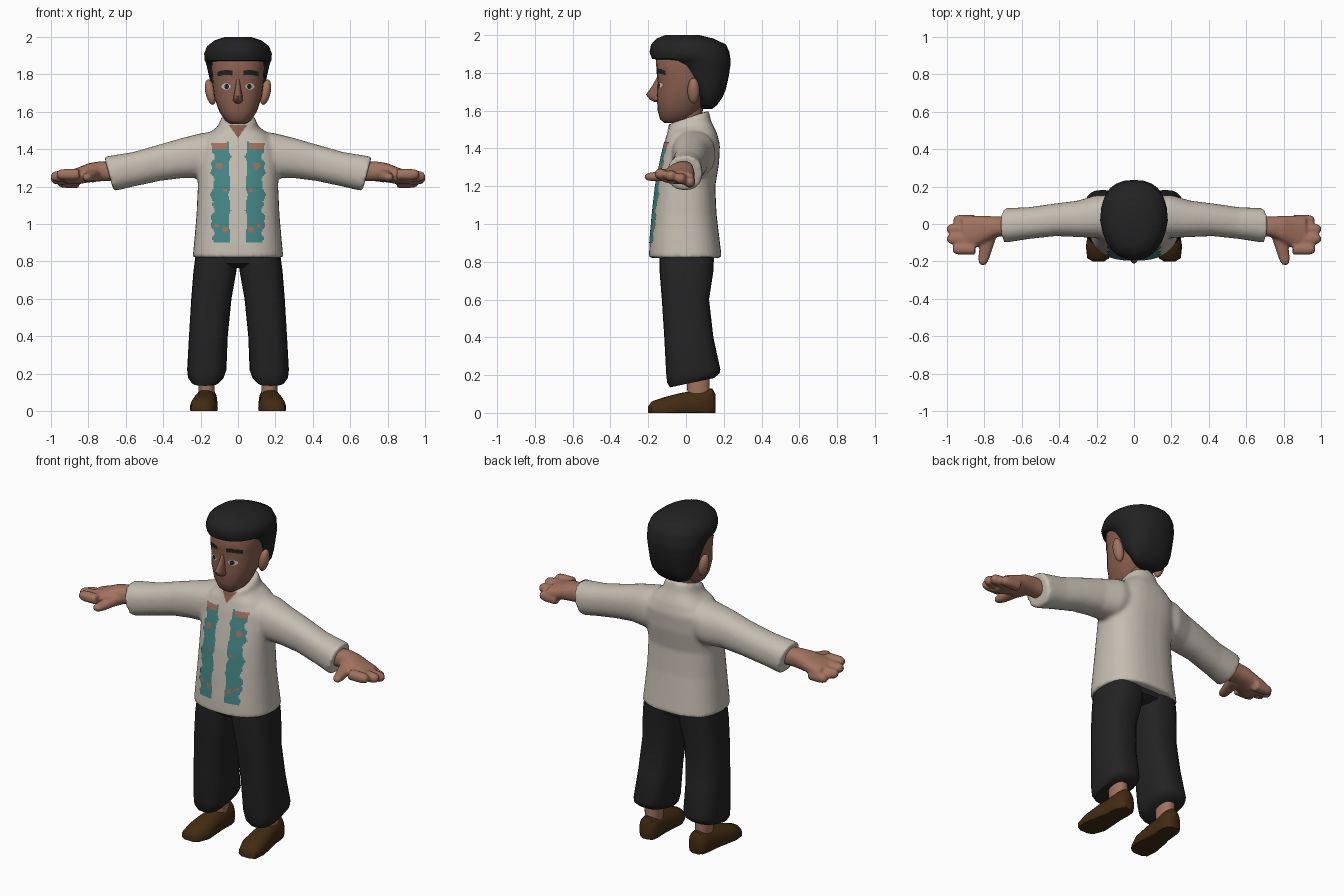
import bpy, bmesh, math
from mathutils import Vector
from mathutils.bvhtree import BVHTree

if "Cube" in bpy.data.objects:
    bpy.data.objects.remove(bpy.data.objects["Cube"])


def material(name, r, g, b):
    m = bpy.data.materials.new(name)
    m.use_nodes = True
    m.diffuse_color = (r, g, b, 1)
    bsdf = m.node_tree.nodes["Principled BSDF"]
    bsdf.inputs["Base Color"].default_value = (r, g, b, 1)
    bsdf.inputs["Roughness"].default_value = 0.9
    return m


CREAM = material("cream cloth", 0.56, 0.51, 0.44)
SKIN = material("skin", 0.36, 0.17, 0.115)
FACE = material("face skin", 0.25, 0.115, 0.078)
TEAL = material("teal embroidery", 0.06, 0.24, 0.24)
BLACK = material("black hair", 0.016, 0.016, 0.017)
CHARCOAL = material("charcoal trousers", 0.017, 0.017, 0.018)
BROWN = material("brown leather", 0.055, 0.024, 0.006)
WHITE = material("eye white", 0.6, 0.57, 0.53)


def loft(bm, axis, rings, n=24, p=2.3, taper=0, flip=1):
    """Rings are (position, a0, a1, b0, b1[, slope]) superellipses across the axis."""
    def bend(v):
        return math.copysign(abs(v) ** (2 / p), v)
    loops = []
    for t, a0, a1, b0, b1, *slope in rings:
        loop = []
        for i in range(n):
            ang = math.tau * i / n
            c, s = bend(math.cos(ang)), bend(math.sin(ang))
            a = (a0 + a1) / 2 + (a1 - a0) / 2 * c * (1 - taper * max(0, -s))
            b = (b0 + b1) / 2 + (b1 - b0) / 2 * s
            w = t + (slope[0] if slope else 0) * s
            x, y, z = {"X": (w, a, b), "Y": (a, w, b), "Z": (a, b, w)}[axis]
            loop.append(bm.verts.new((x * flip, y, z)))
        loops.append(loop)
    for low, high in zip(loops, loops[1:]):
        for i in range(n):
            j = (i + 1) % n
            bm.faces.new((low[i], low[j], high[j], high[i]))
    bm.faces.new(loops[0][::-1])
    bm.faces.new(loops[-1])


def finish(name, bm, mats, mirror=False, voxel=0, angle=50, recalc=True):
    if recalc:
        bmesh.ops.recalc_face_normals(bm, faces=bm.faces)
    mesh = bpy.data.meshes.new(name)
    bm.to_mesh(mesh)
    bm.free()
    for m in mats:
        mesh.materials.append(m)
    ob = bpy.data.objects.new(name, mesh)
    bpy.context.collection.objects.link(ob)
    bpy.ops.object.select_all(action="DESELECT")
    ob.select_set(True)
    bpy.context.view_layer.objects.active = ob
    bpy.ops.object.shade_smooth_by_angle(angle=math.radians(angle))
    if voxel:
        rm = ob.modifiers.new("blend", "REMESH")
        rm.mode, rm.voxel_size, rm.use_smooth_shade = "VOXEL", voxel, True
        sm = ob.modifiers.new("soften", "SMOOTH")
        sm.factor, sm.iterations = 0.5, 4
    if mirror:
        ob.modifiers.new("mirror", "MIRROR").use_mirror_merge = False
    return ob


def solid(name, axis, rings, mat, mirror=False, **kw):
    bm = bmesh.new()
    loft(bm, axis, rings, **kw)
    return finish(name, bm, [mat], mirror)


def sym(rows):
    """Expand (z, half width, back and front...) rows into centred rings."""
    return [(z, -h, h, *rest) for z, h, *rest in rows]


def decal(name, target, x0, x1, z0, z1, nx, nz, rule, mats, lift=0.004):
    """Thin patch projected on the front; rule(x, z) gives a material index or None."""
    bpy.context.view_layer.update()
    tree = BVHTree.FromObject(target, bpy.context.evaluated_depsgraph_get())
    bm, grid = bmesh.new(), {}

    def vert(i, k):
        if (i, k) not in grid:
            x, z = x0 + (x1 - x0) * i / nx, z0 + (z1 - z0) * k / nz
            hit = tree.ray_cast(Vector((x, -1, z)), Vector((0, 1, 0)))[0]
            grid[i, k] = bm.verts.new((x, hit.y - lift if hit else -0.1, z))
        return grid[i, k]
    for i in range(nx):
        for k in range(nz):
            idx = rule(x0 + (x1 - x0) * (i + .5) / nx, z0 + (z1 - z0) * (k + .5) / nz)
            if idx is not None:
                f = bm.faces.new((vert(i, k), vert(i + 1, k), vert(i + 1, k + 1), vert(i, k + 1)))
                f.material_index = idx
    return finish(name, bm, mats, mirror=True, recalc=False)


# Shirt: torso, stand collar and both sleeves blended together
bm = bmesh.new()
loft(bm, "Z", sym([(.82, .243, -.197, .19), (.9, .235, -.193, .18), (1.05, .222, -.18, .162),
                   (1.2, .215, -.163, .155), (1.32, .22, -.14, .175), (1.42, .215, -.118, .18),
                   (1.48, .165, -.1, .165), (1.52, .108, -.092, .135, .02),
                   (1.565, .09, -.088, .12, .035)]), n=32, p=2.5)
for side in (1, -1):
    loft(bm, "X", [(.1, -.07, .15, 1.27, 1.5), (.2, -.075, .155, 1.245, 1.485),
                   (.3, -.07, .125, 1.245, 1.46), (.42, -.065, .11, 1.23, 1.425),
                   (.56, -.08, .09, 1.2, 1.385), (.69, -.1, .085, 1.175, 1.36, .025)], flip=side)
shirt = finish("shirt", bm, [CREAM], voxel=.012)

# Hands: palm, four fingers and thumb blended together
bm = bmesh.new()
loft(bm, "X", [(.64, -.06, .04, 1.23, 1.33), (.74, -.07, .04, 1.228, 1.335), (.8, -.1, .045, 1.222, 1.325),
               (.86, -.13, .045, 1.212, 1.3), (.92, -.14, .04, 1.212, 1.28)])
for y, z, tip in ((-.135, 1.265, .97), (-.08, 1.255, 1.0), (-.027, 1.24, 1.0), (.02, 1.222, .965)):
    loft(bm, "X", [(x, y - r, y + r, z - r, z + r)
                   for x, r in ((.85, .03), (tip - .04, .03), (tip - .012, .025), (tip, .012))], n=12)
loft(bm, "Y", [(-.05, .73, .82, 1.22, 1.3), (-.1, .745, .825, 1.228, 1.29), (-.17, .768, .832, 1.225, 1.276),
               (-.205, .782, .832, 1.23, 1.27), (-.22, .795, .82, 1.24, 1.26)], n=12)
finish("hands", bm, [SKIN], mirror=True, voxel=.009)

# Trousers
solid("trouser_legs", "Z", [(.16, .1, .25, -.085, .15, .025), (.185, .075, .268, -.1, .178, .025),
                            (.22, .062, .272, -.105, .182, .01), (.4, .055, .262, -.115, .145),
                            (.6, .035, .25, -.128, .122), (.75, .008, .238, -.14, .145),
                            (.88, -.005, .22, -.14, .15)], CHARCOAL, mirror=True, p=2.7)
solid("trouser_seat", "Z", sym([(.765, .1, -.1, .1), (.79, .2, -.135, .14), (.88, .21, -.14, .15)]),
      CHARCOAL, p=2.7)

# Ankles and shoes
solid("ankles", "Z", [(.07, .125, .21, .01, .125), (.22, .125, .215, .0, .125)], SKIN, mirror=True)
bm = bmesh.new()
loft(bm, "Y", [(-.2, .16, .22, -.02, .035), (-.183, .133, .25, -.04, .06), (-.12, .108, .257, -.05, .082),
               (-.03, .11, .245, -.05, .105), (.03, .113, .232, -.05, .115), (.1, .11, .226, -.05, .128),
               (.14, .118, .215, -.04, .128), (.155, .14, .195, -.02, .1)])
for v in bm.verts:
    v.co.z = max(0, v.co.z)
bmesh.ops.remove_doubles(bm, verts=bm.verts, dist=.0005)
finish("shoes", bm, [BROWN], mirror=True)

# Head, neck, nose and ears
solid("neck", "Z", sym([(1.45, .07, -.07, .08), (1.62, .065, -.055, .09)]), FACE)
head = solid("head", "Z", sym([(1.535, .04, -.115, -.02), (1.555, .07, -.138, .03), (1.6, .1, -.15, .07),
                               (1.68, .128, -.155, .12), (1.75, .137, -.15, .15), (1.8, .14, -.155, .16),
                               (1.87, .143, -.16, .17), (1.93, .12, -.12, .15)]), FACE)
solid("nose", "Z", sym([(1.645, .012, -.165, -.12), (1.657, .026, -.19, -.12), (1.685, .024, -.212, -.12),
                        (1.73, .014, -.18, -.12), (1.775, .009, -.155, -.12)]), FACE, n=12)
bm = bmesh.new()
bmesh.ops.create_uvsphere(bm, u_segments=16, v_segments=10, radius=1)
for v in bm.verts:
    x, y, z = v.co
    v.co = (.147 + .028 * x + .012 * z, .04 + .032 * y, 1.705 + .068 * z)
finish("ears", bm, [SKIN], mirror=True)

# Hair: pointed fringe on top, hairline sweeping back to the nape
solid("hair", "Z", sym([(1.61, .06, .08, .14), (1.63, .1, .07, .165), (1.67, .128, .05, .193),
                        (1.71, .142, .005, .21), (1.78, .153, -.035, .226), (1.84, .166, -.08, .235),
                        (1.865, .173, -.12, .236), (1.875, .178, -.18, .235), (1.91, .181, -.193, .23),
                        (1.95, .166, -.185, .212), (1.982, .125, -.155, .145), (2.0, .07, -.11, .07)]),
      BLACK, p=2.35, taper=.15)


# Painted face details
def brow_rule(x, z):
    return 0 if abs(z - 1.81 + 4 * (x - .06) ** 2) < .012 else None


def eye_rule(x, z):
    if ((x - .064) / .025) ** 2 + ((z - 1.735) / .015) ** 2 > 1:
        return None
    return 1 if math.hypot(x - .06, z - 1.735) < .013 else 0


decal("eyebrows", head, .03, .11, 1.78, 1.83, 20, 20, brow_rule, [BLACK])
decal("eyes", head, .036, .092, 1.715, 1.755, 20, 16, eye_rule, [WHITE, BLACK])


# Embroidered shirt panels and open neckline
def panel_rule(x, z):
    wave = .008 * math.sin(z * 45) + .005 * math.sin(z * 110)
    if not .045 + wave / 2 < x < .137 + wave:
        return None
    if z > 1.40 and x > .06:
        return 1 if z < 1.43 else None
    spots = ((.1, 1.31, .018), (.07, 1.18, .012), (.07, .97, .016), (.115, .99, .012))
    return 1 if any(math.hypot(x - a, z - b) < r for a, b, r in spots) else 0


decal("embroidery", shirt, .036, .156, .9, 1.44, 20, 80, panel_rule, [TEAL, SKIN])
decal("neckline", shirt, 0, .05, 1.46, 1.53, 10, 20,
      lambda x, z: 0 if x < (z - 1.46) * .7 else None, [FACE])
